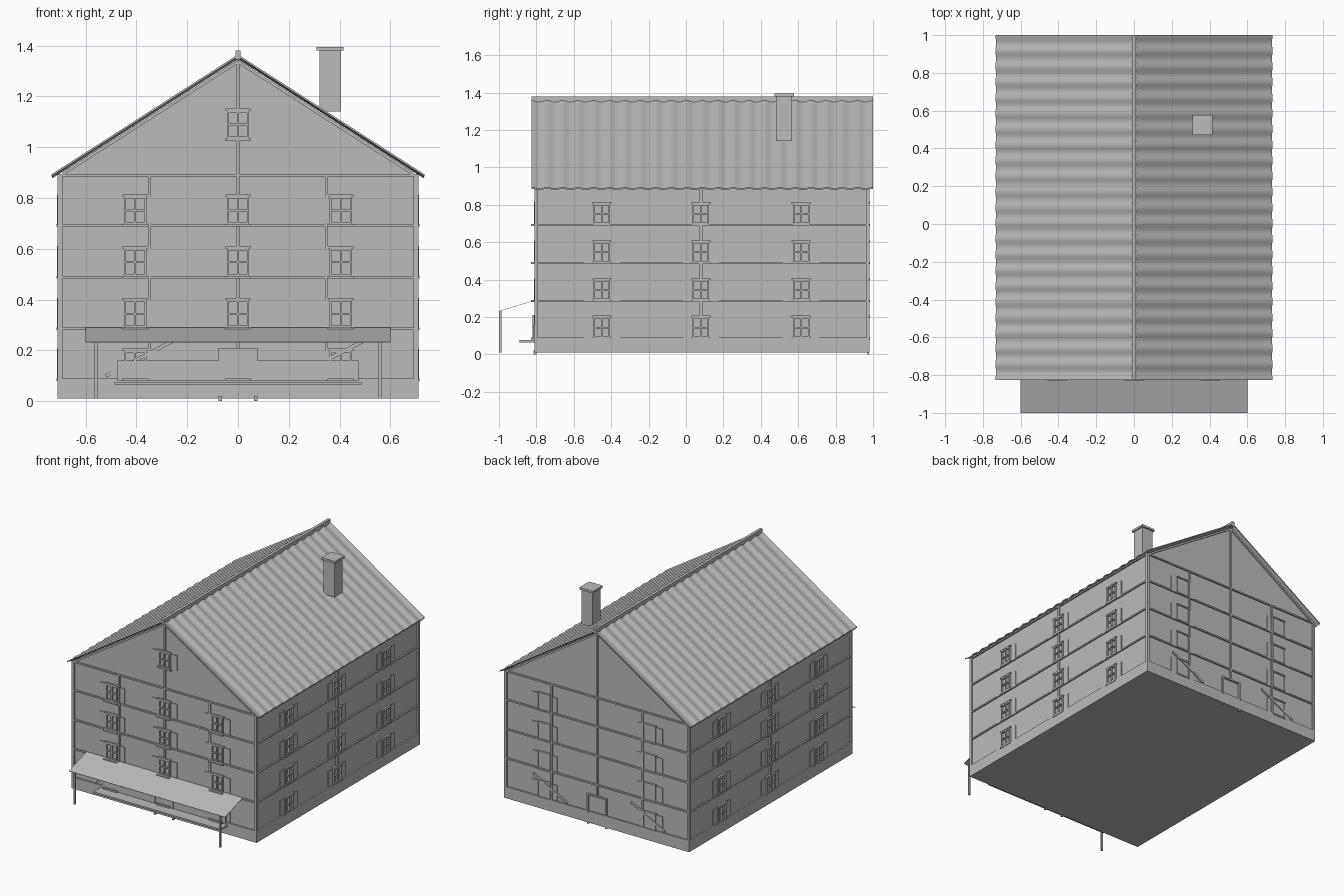
import bpy, bmesh, math
from mathutils import Vector

if "Cube" in bpy.data.objects:
    bpy.data.objects.remove(bpy.data.objects["Cube"])

grey = bpy.data.materials.new("plain grey")
grey.diffuse_color = (0.5, 0.5, 0.5, 1)
grey.use_nodes = True
grey.node_tree.nodes["Principled BSDF"].inputs["Base Color"].default_value = grey.diffuse_color

X, YF, YB = 0.70, -0.80, 0.97          # wall planes
FLOORS = [0.08, 0.28, 0.483, 0.687]    # storey lines
EAVE, APEX = 0.89, 1.345
parts = {}


def get(name):
    if name not in parts:
        parts[name] = bmesh.new()
    return parts[name]


def box(name, x0, x1, y0, y1, z0, z1):
    bm = get(name)
    v = [bm.verts.new((x, y, z)) for x in (x0, x1) for y in (y0, y1) for z in (z0, z1)]
    for f in ((0, 1, 3, 2), (4, 6, 7, 5), (0, 4, 5, 1), (2, 3, 7, 6), (0, 2, 6, 4), (1, 5, 7, 3)):
        bm.faces.new([v[i] for i in f])


def prism(name, outline, y0, y1):
    """Extrude an x-z outline along y."""
    bm = get(name)
    a = [bm.verts.new((x, y0, z)) for x, z in outline]
    b = [bm.verts.new((x, y1, z)) for x, z in outline]
    bm.faces.new(a)
    bm.faces.new(b[::-1])
    n = len(a)
    for i in range(n):
        j = (i + 1) % n
        bm.faces.new((a[i], b[i], b[j], a[j]))


def on_wall(name, side, u0, u1, z0, z1, depth=0.01):
    """Box lying on one wall; u runs along the wall."""
    if side == "front":
        box(name, u0, u1, YF - depth, YF, z0, z1)
    elif side == "back":
        box(name, u0, u1, YB, YB + depth, z0, z1)
    elif side == "right":
        box(name, X, X + depth, u0, u1, z0, z1)
    else:
        box(name, -X - depth, -X, u0, u1, z0, z1)


def bar(name, side, p, q, w, depth=0.01):
    """Sloping bar between two x-z points on a gable wall."""
    p, q = Vector(p), Vector(q)
    d = (q - p).normalized() * w / 2
    n = Vector((-d.y, d.x))
    y = (YF - depth, YF) if side == "front" else (YB, YB + depth)
    prism(name, [p - n, q - n, q + n, p + n], *y)


def window(side, u, z, panes=True, shutters=True, sill=0.014):
    w, h = 0.044, 0.118
    if panes:
        t = 0.008
        for s in (-1, 0, 1):
            c = u + s * (w - t / 2)
            on_wall("window_frames", side, c - t / 2, c + t / 2, z + 0.01, z + h, 0.012)
        for c in (z + 0.014, z + 0.064, z + h - 0.004):
            on_wall("window_frames", side, u - w, u + w, c - t / 2, c + t / 2, 0.0115)
    else:
        on_wall("window_panels", side, u - w, u + w, z + 0.01, z + h, 0.006)
    on_wall("window_sills", side, u - 0.052, u + 0.052, z, z + 0.01, sill)
    on_wall("window_lintels", side, u - 0.05, u + 0.05, z + h, z + h + 0.009, 0.013)
    if shutters:
        for s in (-1, 1):
            c = u + s * 0.072
            on_wall("shutters", side, c - 0.024, c + 0.024, z + 0.012, z + h, 0.005)


# Walls and plinth
prism("walls", [(-X, 0.05), (X, 0.05), (X, EAVE), (0, APEX), (-X, EAVE)], YF, YB)
box("plinth", -0.71, 0.71, YF - 0.01, YB + 0.01, 0.01, 0.08)

# Timber frame: storey beams, corner posts, mid posts
for z in FLOORS + [0.885]:
    for side in ("front", "back"):
        on_wall("storey_beams", side, -0.71, 0.71, z, z + 0.01)
    for side in ("left", "right"):
        on_wall("storey_beams", side, YF - 0.01, YB + 0.01, z, z + 0.01)
for sx in (-1, 1):
    for y0, y1 in ((YF - 0.01, YF + 0.006), (YB - 0.006, YB + 0.01)):
        a, b = sorted((sx * 0.692, sx * 0.71))
        box("corner_posts", a, b, y0, y1, 0.08, EAVE)
for side in ("front", "back"):
    for x in (-0.348, 0.348):
        on_wall("frame_posts", side, x - 0.006, x + 0.006, 0.08, EAVE, 0.0095)
    for s in (-1, 1):
        bar("gable_trim", side, (s * 0.69, EAVE + 0.005), (0, APEX - 0.008), 0.012)
        x = 0.36 if s > 0 else -0.39
        bar("braces", side, (x - 0.13, 0.10), (x + 0.13, 0.235), 0.014)

# Windows on every storey
for z in FLOORS:
    for x in (-0.405, 0.0, 0.405):
        window("front", x, z, sill=0.028)
        if x:
            window("back", x, z, panes=False)
    for side in ("left", "right"):
        for y in (-0.45, 0.08, 0.615):
            window(side, y, z)
        on_wall("frame_posts", side, 0.072, 0.088, z + 0.127, z + 0.204, 0.0095)
    on_wall("frame_posts", "front", -0.006, 0.006, z + 0.127, z + 0.204, 0.0095)
window("front", 0, 1.025, shutters=True)
on_wall("frame_posts", "front", -0.006, 0.006, EAVE, 1.025, 0.0095)
on_wall("frame_posts", "front", -0.006, 0.006, 1.15, APEX - 0.01, 0.0095)
on_wall("frame_posts", "back", -0.006, 0.006, 0.2, APEX - 0.01, 0.0095)

# Front counter panel with raised doorway, and its shelf
prism("front_panel", [(-0.475, 0.08), (0.475, 0.08), (0.475, 0.16), (0.075, 0.16), (0.075, 0.21),
                      (-0.075, 0.21), (-0.075, 0.16), (-0.475, 0.16)], YF - 0.016, YF)
box("front_shelf", -0.487, 0.487, -0.89, YF, 0.065, 0.076)

# Door surrounds and threshold feet, front and back
for side, d in (("front", 0.02), ("back", 0.012)):
    for s in (-1, 1):
        on_wall("door_frames", side, s * 0.07 - 0.006, s * 0.07 + 0.006, 0.08, 0.2, d)
        on_wall("threshold_feet", side, s * 0.07 - 0.007, s * 0.07 + 0.007, 0, 0.02, d - 0.004)
    on_wall("door_frames", side, -0.076, 0.076, 0.2, 0.21, d)

# Canopy and its posts
prism_y = [(-1.0, 0.23), (-0.81, 0.288), (-0.81, 0.29), (-1.0, 0.232)]
bm = get("canopy")
ends = [[bm.verts.new((x, y, z)) for y, z in prism_y] for x in (-0.6, 0.6)]
bm.faces.new(ends[0])
bm.faces.new(ends[1][::-1])
for i in range(4):
    j = (i + 1) % 4
    bm.faces.new((ends[0][i], ends[1][i], ends[1][j], ends[0][j]))
for x in (-0.56, 0.56):
    box("canopy_posts", x - 0.006, x + 0.006, -0.999, -0.987, 0.01, 0.232)

# Corrugated roof slopes, waves running down from the ridge
WAVES, STEPS = 22, 8
for s in (-1, 1):
    bm = get("roof_left" if s < 0 else "roof_right")
    n = Vector((s * 0.47, 0, 0.735)).normalized()
    rows = []
    for i in range(WAVES * STEPS + 1):
        y = -0.826 + 1.826 * i / (WAVES * STEPS)
        off = n * (0.004 * math.cos(2 * math.pi * i / STEPS))
        rows.append([bm.verts.new(Vector((x * s, y, z)) + off)
                     for x, z in ((0, 1.36), (0.732, 0.89), (0.732, 0.882), (0, 1.352))])
    for a, b in zip(rows, rows[1:]):
        for k in range(4):
            m = (k + 1) % 4
            bm.faces.new((a[k], a[m], b[m], b[k]))
    bm.faces.new(rows[0])
    bm.faces.new(rows[-1][::-1])
box("ridge_cap", -0.01, 0.01, -0.826, 1.0, 1.345, 1.38)

# Chimney
box("chimney_shaft", 0.32, 0.405, 0.482, 0.568, 1.14, 1.385)
box("chimney_cap", 0.31, 0.415, 0.472, 0.578, 1.38, 1.395)

# Turn each collected part into an object
for name, bm in parts.items():
    bmesh.ops.recalc_face_normals(bm, faces=bm.faces)
    mesh = bpy.data.meshes.new(name)
    bm.to_mesh(mesh)
    bm.free()
    mesh.materials.append(grey)
    obj = bpy.data.objects.new(name, mesh)
    bpy.context.collection.objects.link(obj)
    if name in ("roof_left", "roof_right"):
        bpy.context.view_layer.objects.active = obj
        obj.select_set(True)
        bpy.ops.object.shade_smooth_by_angle(angle=math.radians(40))
        obj.select_set(False)
